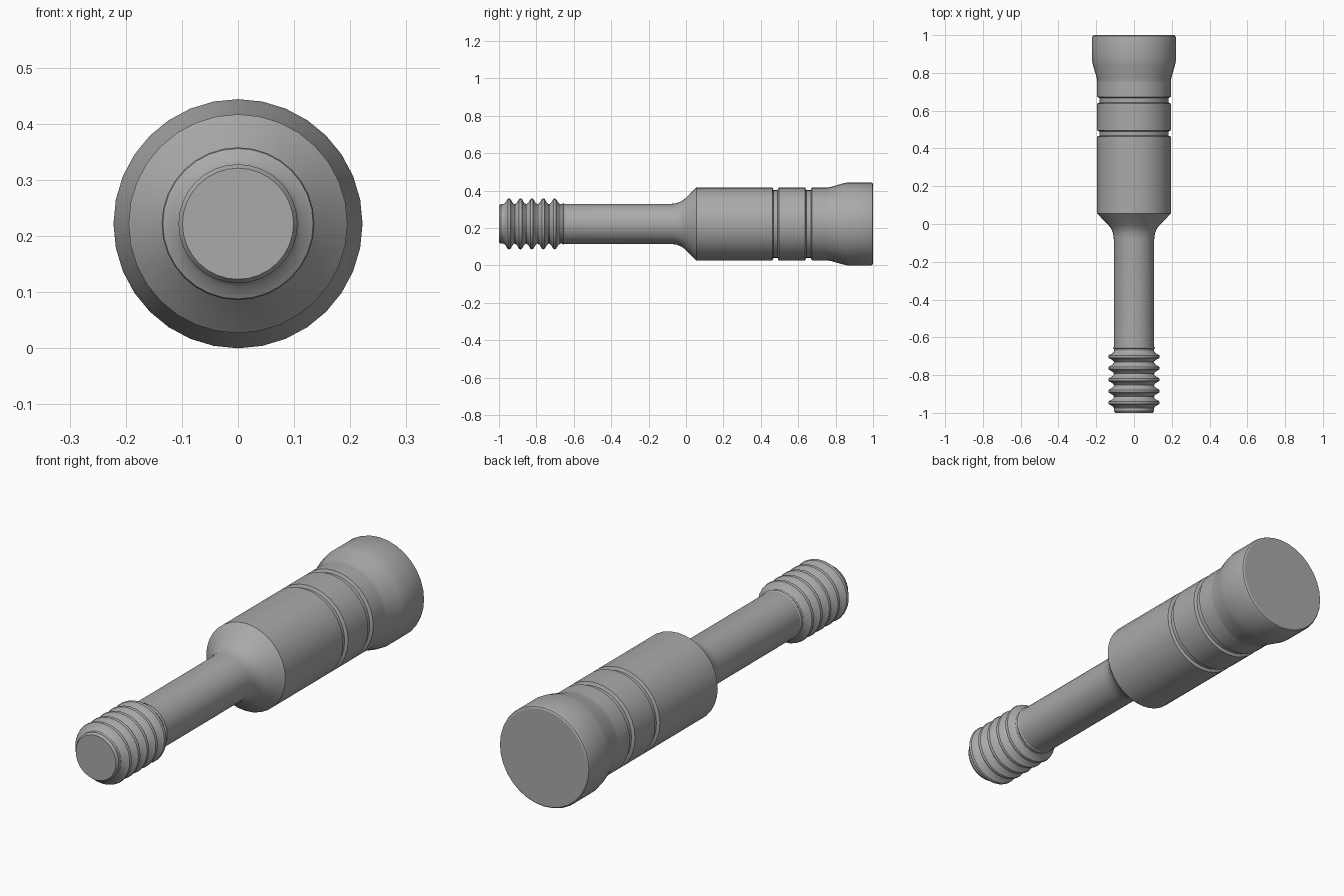
import bpy, bmesh, math

cube = bpy.data.objects.get("Cube")
if cube:
    bpy.data.objects.remove(cube, do_unlink=True)

SIDES = 32
AXIS_Z = 0.222

steel = bpy.data.materials.new("grey_steel")
steel.use_nodes = True
COLOR = (0.4, 0.4, 0.4, 1)
steel.diffuse_color = COLOR
steel.node_tree.nodes["Principled BSDF"].inputs["Base Color"].default_value = COLOR


def lathe(name, profile, cap_start=False, cap_end=False):
    """Turn a (y, radius) profile around the long axis."""
    bm = bmesh.new()
    rings = []
    for y, r in profile:
        ring = []
        for i in range(SIDES):
            a = math.tau * i / SIDES
            ring.append(bm.verts.new((r * math.cos(a), y, AXIS_Z + r * math.sin(a))))
        rings.append(ring)
    for a, b in zip(rings, rings[1:]):
        for i in range(SIDES):
            j = (i + 1) % SIDES
            bm.faces.new((a[i], a[j], b[j], b[i]))
    if cap_start:
        bm.faces.new(list(reversed(rings[0])))
    if cap_end:
        bm.faces.new(rings[-1])
    # Outward is away from the axis, or along it on the caps
    for f in bm.faces:
        f.normal_update()
        c = f.calc_center_median()
        if len(f.verts) == SIDES:
            outward = f.normal.y * c.y
        else:
            outward = f.normal.x * c.x + f.normal.z * (c.z - AXIS_Z)
            if abs(outward) < 1e-6:
                continue
        if outward < 0:
            f.normal_flip()
    mesh = bpy.data.meshes.new(name)
    bm.to_mesh(mesh)
    bm.free()
    mesh.materials.append(steel)
    obj = bpy.data.objects.new(name, mesh)
    bpy.context.collection.objects.link(obj)
    bpy.ops.object.select_all(action="DESELECT")
    obj.select_set(True)
    bpy.context.view_layer.objects.active = obj
    bpy.ops.object.shade_smooth_by_angle(angle=math.radians(30))
    return obj


def groove(y, r, width, depth):
    """Narrow round-bottomed groove starting at y."""
    return [(y, r), (y + 0.006, r - depth), (y + width - 0.006, r - depth), (y + width, r)]


# Ridged tip: five evenly spaced ridges on a short rod
tip = [(-1.0, 0.099), (-0.99, 0.106)]
for k in range(5):
    mid = -0.946 + 0.061 * k
    tip += [(mid - 0.029, 0.106), (mid - 0.02, 0.112), (mid - 0.007, 0.134),
            (mid, 0.136), (mid + 0.007, 0.134), (mid + 0.02, 0.112), (mid + 0.029, 0.106)]
tip += [(-0.662, 0.106), (-0.656, 0.111), (-0.65, 0.107)]
lathe("ridged_tip", tip, cap_start=True)

# Shank, flaring into the shoulder
lathe("shank", [(-0.65, 0.107), (-0.08, 0.107), (-0.05, 0.111), (-0.025, 0.121),
                (-0.005, 0.136), (0.055, 0.195)])

# Grooved body
lathe("body", [(0.055, 0.195)] + groove(0.462, 0.195, 0.034, 0.013)
      + groove(0.637, 0.195, 0.036, 0.013) + [(0.755, 0.195)])

# Widened head with a bevelled rim
lathe("head", [(0.755, 0.195), (0.775, 0.198), (0.84, 0.217), (0.865, 0.222),
               (0.988, 0.222), (0.996, 0.219), (1.0, 0.213)], cap_end=True)
